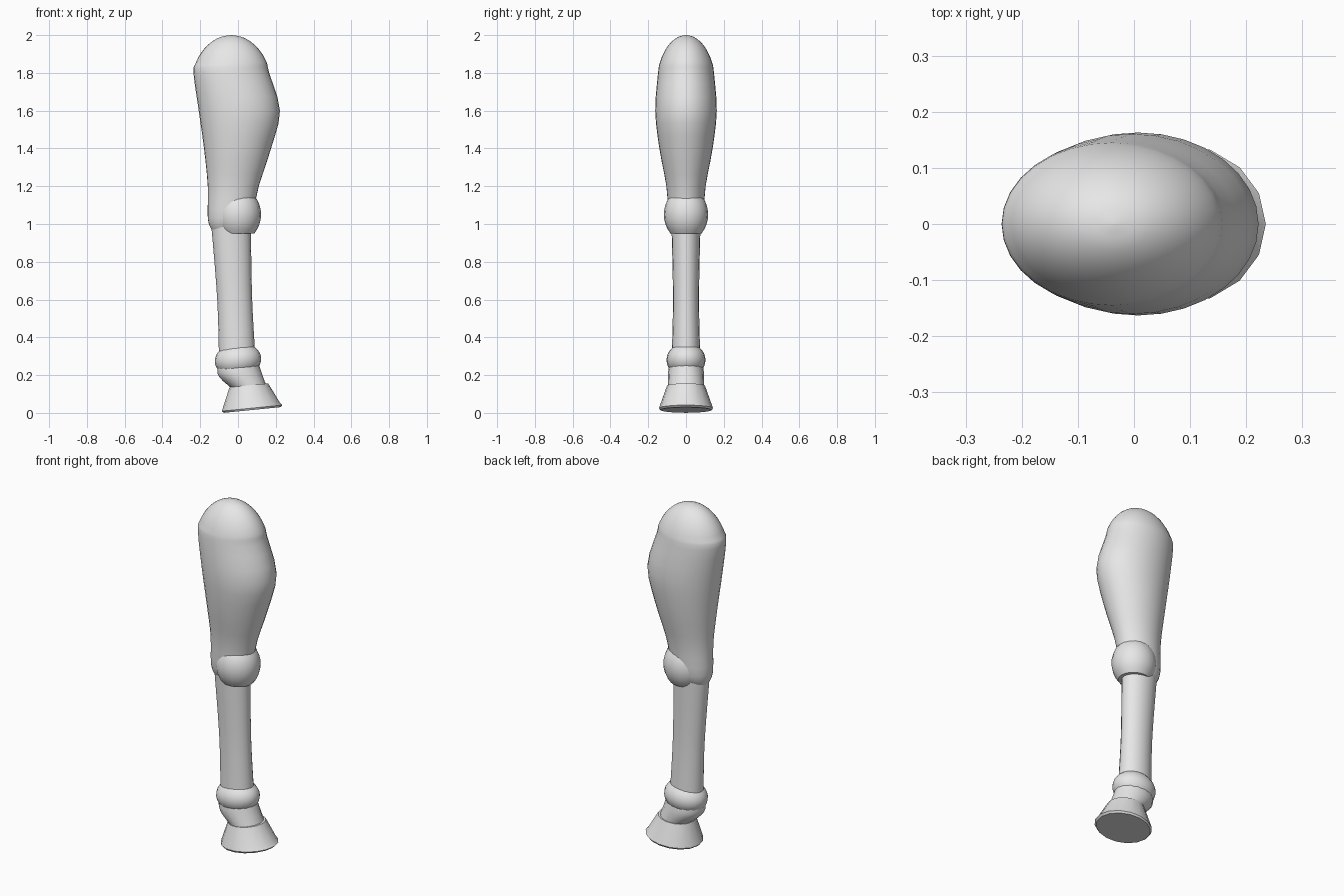
import bpy, bmesh, math

cube = bpy.data.objects.get("Cube")
if cube:
    bpy.data.objects.remove(cube, do_unlink=True)

grey = bpy.data.materials.new("light grey")
grey.use_nodes = True
colour = (0.8, 0.8, 0.8, 1)
grey.diffuse_color = colour
grey.node_tree.nodes["Principled BSDF"].inputs["Base Color"].default_value = colour


def spline(before, start, end, after, t):
    """Smooth curve between two rings, using their neighbours for the slope."""
    return [start_v + t * (end_v - before_v) / 2
            + t * t * (before_v - 2.5 * start_v + 2 * end_v - after_v / 2)
            + t ** 3 * (3 * (start_v - end_v) + after_v - before_v) / 2
            for before_v, start_v, end_v, after_v in zip(before, start, end, after)]


def loft(name, rings, sides=20, steps=1, tilt=0):
    """Skin elliptical rings given as height, right side, left side, half depth."""
    padded = [rings[0], *rings, rings[-1]]
    path = [spline(*padded[i:i + 4], step / steps)
            for i in range(len(rings) - 1) for step in range(steps)]
    path.append(rings[-1])

    bm = bmesh.new()
    loops = []
    for height, right, left, depth in path:
        loop = []
        for i in range(sides):
            angle = math.tau * i / sides
            x = (left + right) / 2 + (left - right) / 2 * math.cos(angle)
            loop.append(bm.verts.new((x, depth * math.sin(angle), height + tilt * x)))
        loops.append(loop)
    for low, high in zip(loops, loops[1:]):
        for i in range(sides):
            bm.faces.new((low[i - 1], low[i], high[i], high[i - 1]))
    bm.faces.new(reversed(loops[0]))
    bm.faces.new(loops[-1])
    bmesh.ops.recalc_face_normals(bm, faces=bm.faces[:])

    mesh = bpy.data.meshes.new(name)
    bm.to_mesh(mesh)
    bm.free()
    mesh.materials.append(grey)
    part = bpy.data.objects.new(name, mesh)
    bpy.context.collection.objects.link(part)
    bpy.ops.object.select_all(action='DESELECT')
    part.select_set(True)
    bpy.context.view_layer.objects.active = part
    bpy.ops.object.shade_smooth_by_angle(angle=math.radians(40))


def joint(name, centre, half_height, width, depth, tilt=0):
    """A ball with its top and bottom cut flat."""
    rings = []
    for i in range(-4, 5):
        t = i / 4
        bulge = math.sqrt(1 - t * t / 2)
        rings.append((centre + half_height * t, -width * bulge, width * bulge, depth * bulge))
    loft(name, rings, tilt=tilt)


# Hoof with a rounded lower rim and a tilted sole
loft("hoof", [(.008, -.075, .225, .137), (.018, -.085, .235, .143),
              (.035, -.08, .22, .137), (.14, -.045, .16, .1)], sides=16, tilt=.1)

# Slanted pastern
loft("pastern", [(.13, -.03, .15, .095), (.2, -.1, .125, .096),
                 (.25, -.11, .11, .09)], sides=16, steps=3, tilt=.1)

# Slender lower leg
loft("lower_leg", [(.25, -.1, .095, .077), (.6, -.11, .075, .069),
                   (1, -.142, .068, .077)], steps=6)

# Fetlock and knee joints
joint("fetlock", centre=.28, half_height=.065, width=.123, depth=.103, tilt=.05)
joint("knee", centre=1.05, half_height=.1, width=.122, depth=.117)

# Upper leg, swelling upwards and closed by a rounded dome
rings = [(.97, -.14, 0, .06), (1.03, -.16, .07, .09), (1.2, -.16, .11, .104),
         (1.4, -.18, .175, .141), (1.6, -.208, .222, .163), (1.8, -.236, .165, .148)]
base, right, left, depth = rings[-1]
middle, half_width = (left + right) / 2, (left - right) / 2
for i in range(1, 7):
    rise = math.sin(math.pi / 2 * i / 6.1)
    shrink = math.sqrt(1 - rise ** 1.6)
    rings.append((base + (2 - base) * rise, middle - half_width * shrink,
                  middle + half_width * shrink, depth * shrink))
loft("upper_leg", rings, sides=32, steps=3)
